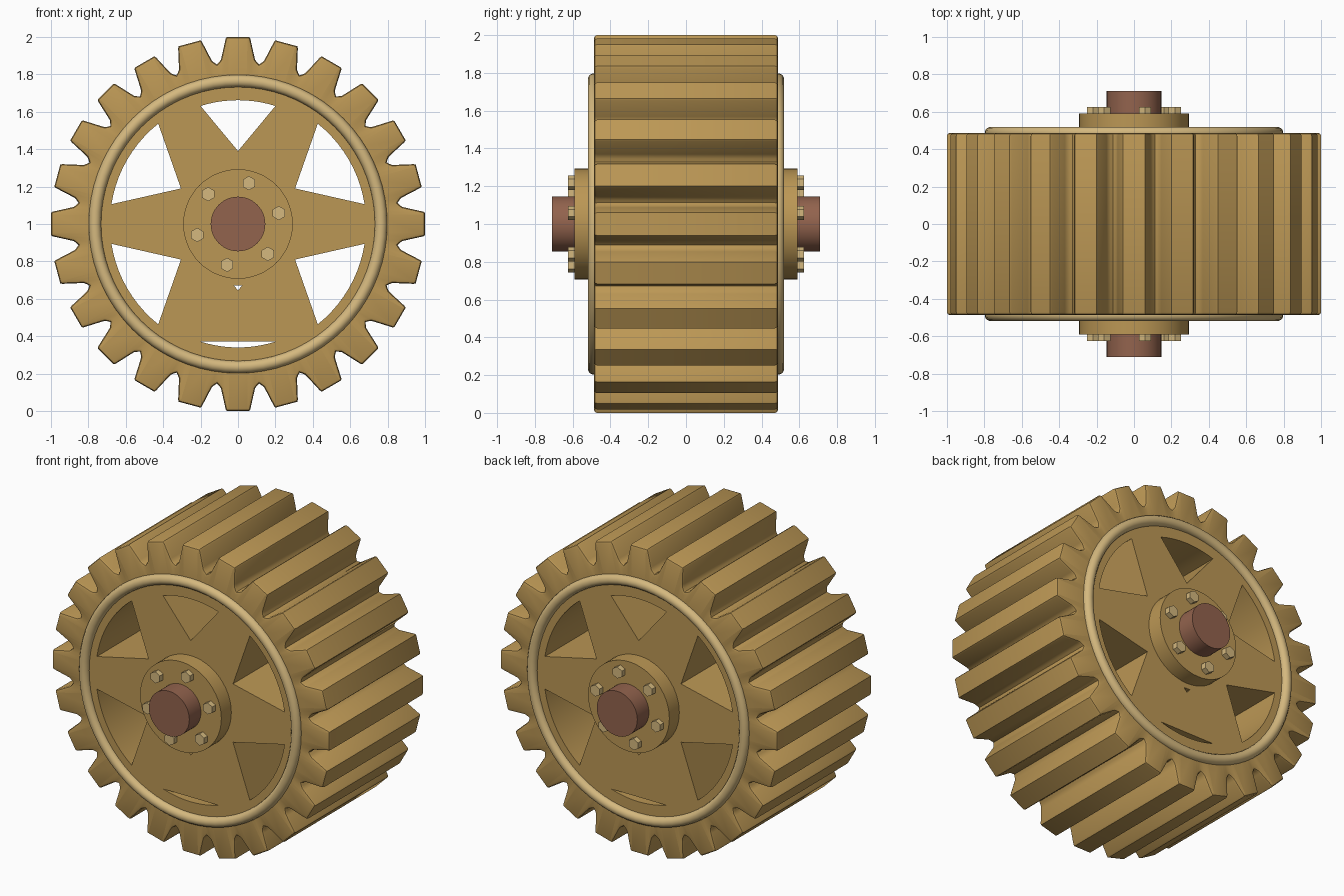
import bpy, math
from math import sin, cos, radians, pi
from mathutils import Vector

if "Cube" in bpy.data.objects:
    bpy.data.objects.remove(bpy.data.objects["Cube"])

HALF = 0.487      # half the wheel width
CZ = 1.0          # axle height


def material(name, rgb):
    m = bpy.data.materials.new(name)
    m.diffuse_color = (*rgb, 1)
    m.use_nodes = True
    m.node_tree.nodes["Principled BSDF"].inputs["Base Color"].default_value = m.diffuse_color
    return m


brass = material("brass", (0.50, 0.31, 0.09))
light_brass = material("light_brass", (0.66, 0.48, 0.21))
copper = material("copper", (0.29, 0.125, 0.075))


def finish(ob, name, mat, angle=35):
    ob.name = name
    ob.data.materials.clear()
    ob.data.materials.append(mat)
    bpy.ops.object.select_all(action='DESELECT')
    ob.select_set(True)
    bpy.context.view_layer.objects.active = ob
    bpy.ops.object.shade_smooth_by_angle(angle=radians(angle))
    return ob


def cylinder(name, r, y0, y1, mat, sides=48, x=0, z=CZ, angle=35):
    bpy.ops.mesh.primitive_cylinder_add(vertices=sides, radius=r, depth=abs(y1 - y0),
                                        location=(x, (y0 + y1) / 2, z),
                                        rotation=(pi / 2, 0, 0))
    return finish(bpy.context.object, name, mat, angle)


# Toothed rim: one half tooth mirrored, repeated 24 times
half_tooth = [(0.060, 1.0), (0.066, 0.990), (0.088, 0.892), (0.092, 0.877), (0.101, 0.865)]
tooth = [(-x, z) for x, z in reversed(half_tooth)] + half_tooth + [(0.112, 0.853)]
outline = []
for i in range(24):
    a = -i * 2 * pi / 24
    for x, z in tooth:
        outline.append(Vector((x * cos(a) - z * sin(a), x * sin(a) + z * cos(a))))


def inset(pts, d):
    out = []
    for i, p in enumerate(pts):
        e0 = (p - pts[i - 1]).normalized()
        e1 = (pts[(i + 1) % len(pts)] - p).normalized()
        n0, n1 = Vector((e0.y, -e0.x)), Vector((e1.y, -e1.x))   # clockwise: inward
        out.append(p + (n0 + n1) * (d / (1 + n0.dot(n1))))
    return out


bev = 0.016
inner = [p.normalized() * 0.75 for p in outline]
mid = inset(outline, bev * 0.3)
cap = inset(outline, bev)
loops = [(inner, -HALF), (cap, -HALF), (mid, -HALF + bev * 0.3), (outline, -HALF + bev),
         (outline, HALF - bev), (mid, HALF - bev * 0.3), (cap, HALF), (inner, HALF)]
n = len(outline)
verts = [(p.x, y, p.y + CZ) for pts, y in loops for p in pts]
faces = []
for k in range(len(loops)):
    k2 = (k + 1) % len(loops)
    for i in range(n):
        j = (i + 1) % n
        faces.append((k * n + i, k * n + j, k2 * n + j, k2 * n + i))
me = bpy.data.meshes.new("toothed_rim")
me.from_pydata(verts, [], faces)
rim = bpy.data.objects.new("toothed_rim", me)
bpy.context.collection.objects.link(rim)
finish(rim, "toothed_rim", brass)
bpy.ops.object.mode_set(mode='EDIT')
bpy.ops.mesh.select_all(action='SELECT')
bpy.ops.mesh.normals_make_consistent(inside=False)
bpy.ops.object.mode_set(mode='OBJECT')


# Spoke web: disc outline with openings, extruded to the full width
def arc(r, a0, a1, steps):
    return [(r * cos(radians(a0 + (a1 - a0) * i / steps)),
             r * sin(radians(a0 + (a1 - a0) * i / steps))) for i in range(steps + 1)]


right_hole = [(0.305, 0.19)] + arc(0.685, 8.9, 51.5, 10)
shapes = [arc(0.765, 0, 360 - 360 / 72, 71),
          [(0, 0.39)] + arc(0.662, 72.4, 107.6, 10),          # top opening
          arc(0.66, -107.5, -72.5, 12),                       # bottom slit
          [(-0.022, -0.328), (0, -0.355), (0.022, -0.328)]]   # small bottom hole
for sx in (1, -1):
    for sz in (1, -1):
        shapes.append([(x * sx, z * sz) for x, z in right_hole])

cu = bpy.data.curves.new("spoke_web", 'CURVE')
cu.dimensions = '2D'
cu.fill_mode = 'BOTH'
cu.extrude = HALF
for pts in shapes:
    s = cu.splines.new('POLY')
    s.points.add(len(pts) - 1)
    for p, (x, z) in zip(s.points, pts):
        p.co = (x, z, 0, 1)
    s.use_cyclic_u = True
web = bpy.data.objects.new("spoke_web", cu)
bpy.context.collection.objects.link(web)
web.location = (0, 0, CZ)
web.rotation_euler = (pi / 2, 0, 0)
bpy.ops.object.select_all(action='DESELECT')
web.select_set(True)
bpy.context.view_layer.objects.active = web
bpy.ops.object.convert(target='MESH')
finish(bpy.context.object, "spoke_web", brass)

# Axle through the wheel
cylinder("axle", 0.146, -0.71, 0.71, copper)

# Both sides: trim ring, hub plate and six hex bolts
for side, s in (("front", -1), ("back", 1)):
    bpy.ops.mesh.primitive_torus_add(major_radius=0.765, minor_radius=0.033,
                                     major_segments=72, minor_segments=14,
                                     location=(0, s * HALF, CZ), rotation=(pi / 2, 0, 0))
    finish(bpy.context.object, side + "_trim_ring", light_brass, 60)
    cylinder(side + "_hub_plate", 0.293, s * 0.45, s * 0.59, brass)
    for i in range(6):
        a = radians(15 + 60 * i)
        cylinder(f"{side}_bolt_{i + 1}", 0.038, s * 0.57, s * 0.625, light_brass, 6,
                 0.226 * cos(a), CZ + 0.226 * sin(a))
